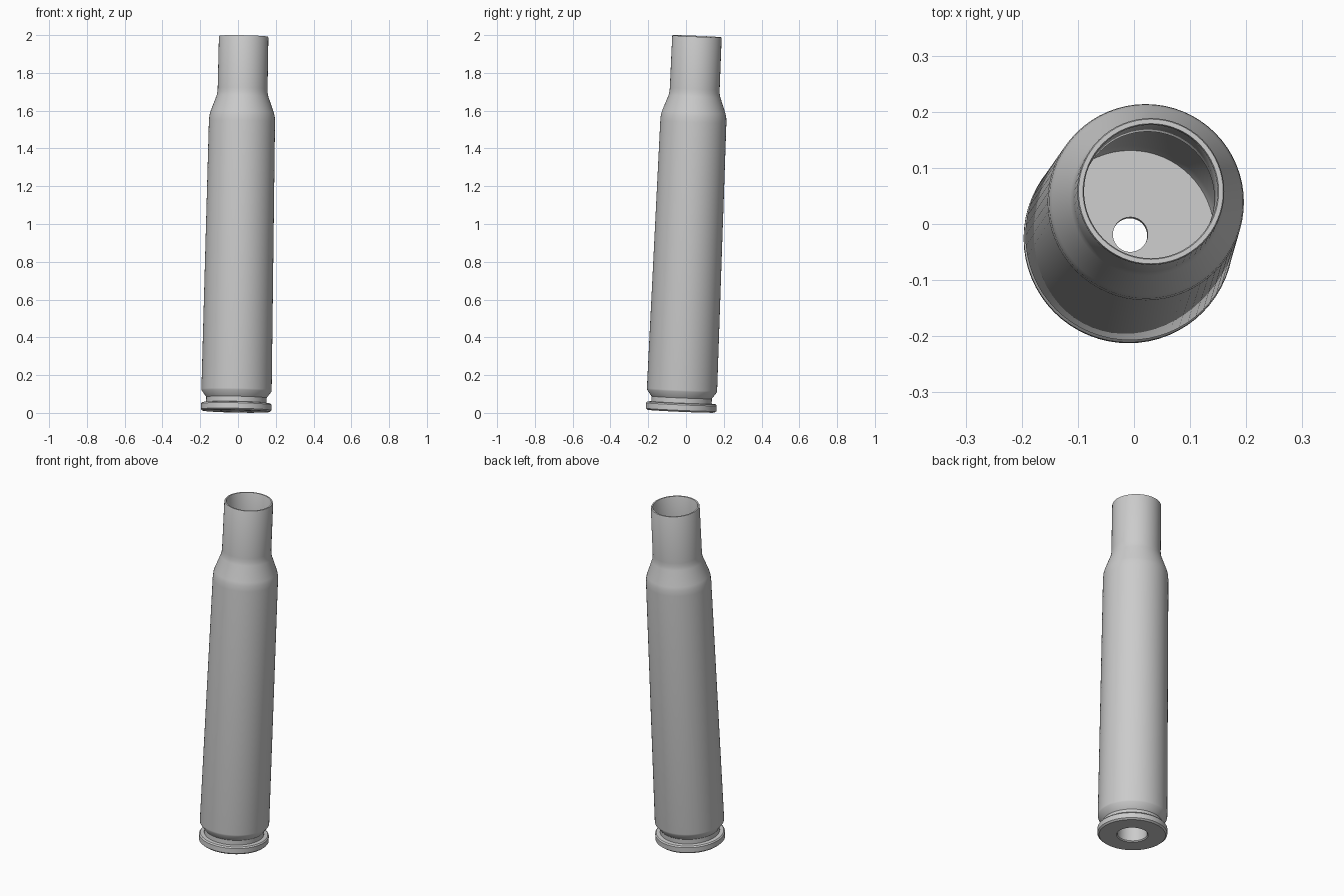
import bpy, bmesh, math
from mathutils import Vector

cube = bpy.data.objects.get("Cube")
if cube:
    bpy.data.objects.remove(cube, do_unlink=True)

SEGMENTS = 64

metal = bpy.data.materials.new("grey metal")
metal.use_nodes = True
metal.diffuse_color = (0.6, 0.6, 0.6, 1)
metal.node_tree.nodes["Principled BSDF"].inputs["Base Color"].default_value = (0.6, 0.6, 0.6, 1)


def lathe(name, profile):
    """Revolve a closed (radius, height) profile around z."""
    bm = bmesh.new()
    rings = []
    for r, z in profile:
        rings.append([bm.verts.new((r * math.cos(a), r * math.sin(a), z))
                      for a in (math.tau * i / SEGMENTS for i in range(SEGMENTS))])
    for k, low in enumerate(rings):
        high = rings[(k + 1) % len(rings)]
        for i in range(SEGMENTS):
            j = (i + 1) % SEGMENTS
            bm.faces.new((low[i], low[j], high[j], high[i]))
    bmesh.ops.recalc_face_normals(bm, faces=bm.faces)
    mesh = bpy.data.meshes.new(name)
    bm.to_mesh(mesh)
    bm.free()
    mesh.materials.append(metal)
    obj = bpy.data.objects.new(name, mesh)
    bpy.context.collection.objects.link(obj)
    return obj


# Rim, extractor groove, tapered body, shoulder and neck
outside = [(0.178, 0), (0.187, 0.008), (0.187, 0.037), (0.181, 0.044),
           (0.160, 0.046), (0.160, 0.073), (0.185, 0.107), (0.186, 0.115),
           (0.175, 1.535), (0.173, 1.565), (0.168, 1.585),
           (0.137, 1.67), (0.133, 1.69), (0.132, 1.71), (0.131, 1.982), (0.129, 1.987)]
# Mouth, hollow interior down to the floor
inside = [(0.121, 1.987), (0.119, 1.982), (0.119, 1.70), (0.160, 1.56), (0.158, 0.19), (0.150, 0.17)]
# Flash hole and primer pocket
primer = [(0.031, 0.17), (0.031, 0.12), (0.076, 0.12), (0.080, 0.115), (0.080, 0.006), (0.085, 0)]

case = lathe("cartridge_case", outside + inside + primer)

# Slight lean of the whole case
base, mouth = Vector((-0.010, -0.026, 0.009)), Vector((0.030, 0.058, 1.994))
case.location = base
case.rotation_mode = 'QUATERNION'
case.rotation_quaternion = Vector((0, 0, 1)).rotation_difference(mouth - base)

bpy.ops.object.select_all(action='DESELECT')
case.select_set(True)
bpy.context.view_layer.objects.active = case
bpy.ops.object.shade_smooth_by_angle(angle=math.radians(30))
